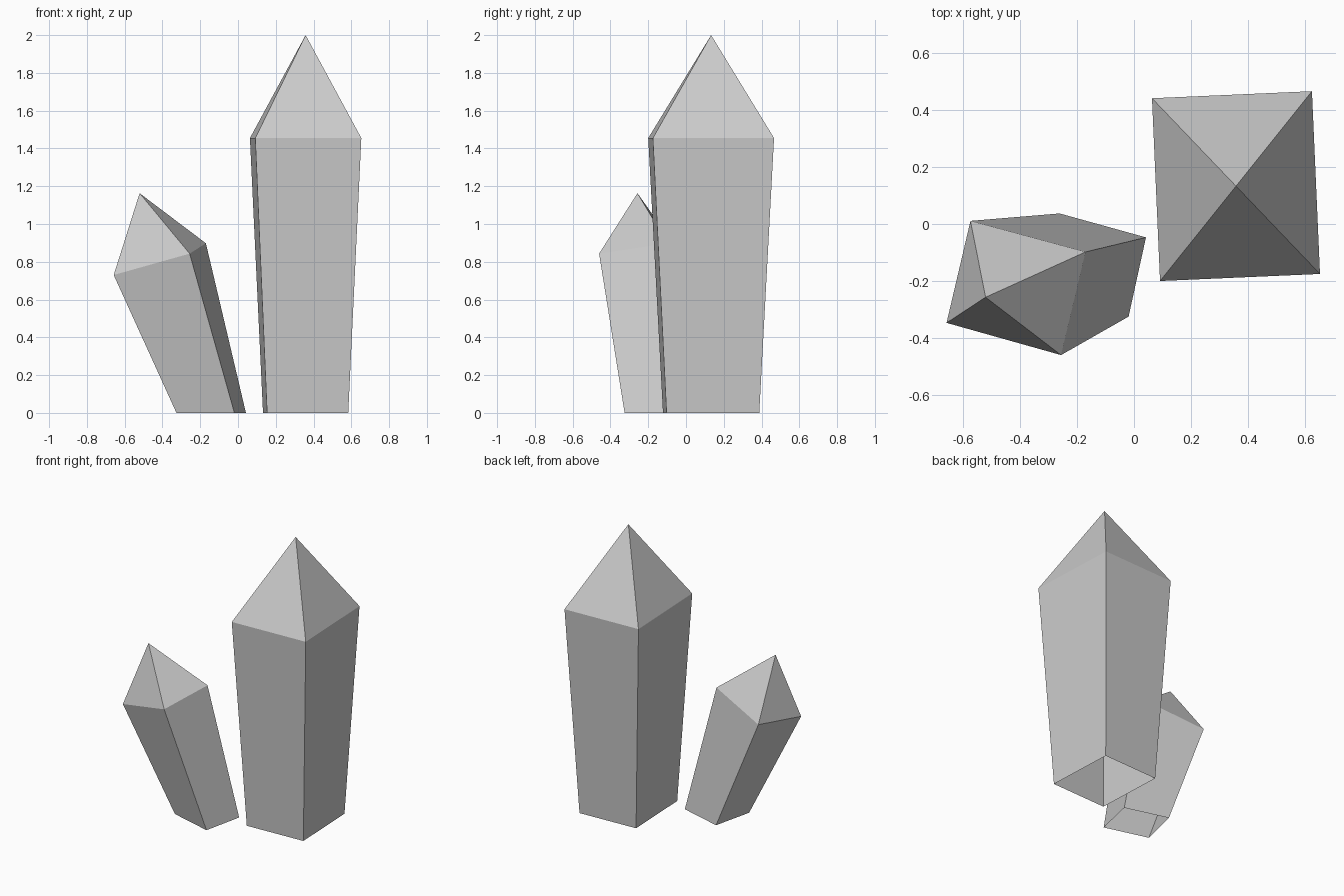
import bpy
import bmesh
from mathutils import Matrix, Vector

if "Cube" in bpy.data.objects:
    bpy.data.objects.remove(bpy.data.objects["Cube"])


def crystal(name, base, shoulder, apex):
    """Open-bottomed faceted shaft with a pointed cap; rings run counter-clockwise."""
    bm = bmesh.new()
    low = [bm.verts.new(p) for p in base]
    high = [bm.verts.new(p) for p in shoulder]
    tip = bm.verts.new(apex)
    n = len(low)
    for i in range(n):
        j = (i + 1) % n
        bm.faces.new((low[i], low[j], high[j], high[i]))
        bm.faces.new((high[i], high[j], tip))
    mesh = bpy.data.meshes.new(name)
    bm.to_mesh(mesh)
    bm.free()
    obj = bpy.data.objects.new(name, mesh)
    bpy.context.collection.objects.link(obj)
    return obj


def ring(centre, z, half_x, half_y, turn):
    """Rotated rectangle at height z."""
    rot = Matrix.Rotation(turn, 3, 'Z')
    return [rot @ Vector((sx * half_x, sy * half_y, 0)) + Vector((*centre, z))
            for sx, sy in ((-1, -1), (1, -1), (1, 1), (-1, 1))]


# Tall upright crystal
centre, hx, hy, turn, taper = (0.358, 0.133), 0.281, 0.321, 0.044, 0.765
crystal("tall_crystal",
        ring(centre, 0, hx * taper, hy * taper, turn),
        ring(centre, 1.455, hx, hy, turn),
        (*centre, 2.0))

# Short leaning crystal, its foot cut level with the ground
crystal("leaning_crystal",
        [(-0.326, -0.24, 0), (-0.019, -0.325, 0), (0.042, -0.047, 0), (-0.261, 0.037, 0)],
        [(-0.658, -0.347, 0.73), (-0.256, -0.46, 0.843), (-0.17, -0.098, 0.898), (-0.574, 0.011, 0.785)],
        (-0.521, -0.257, 1.163))
